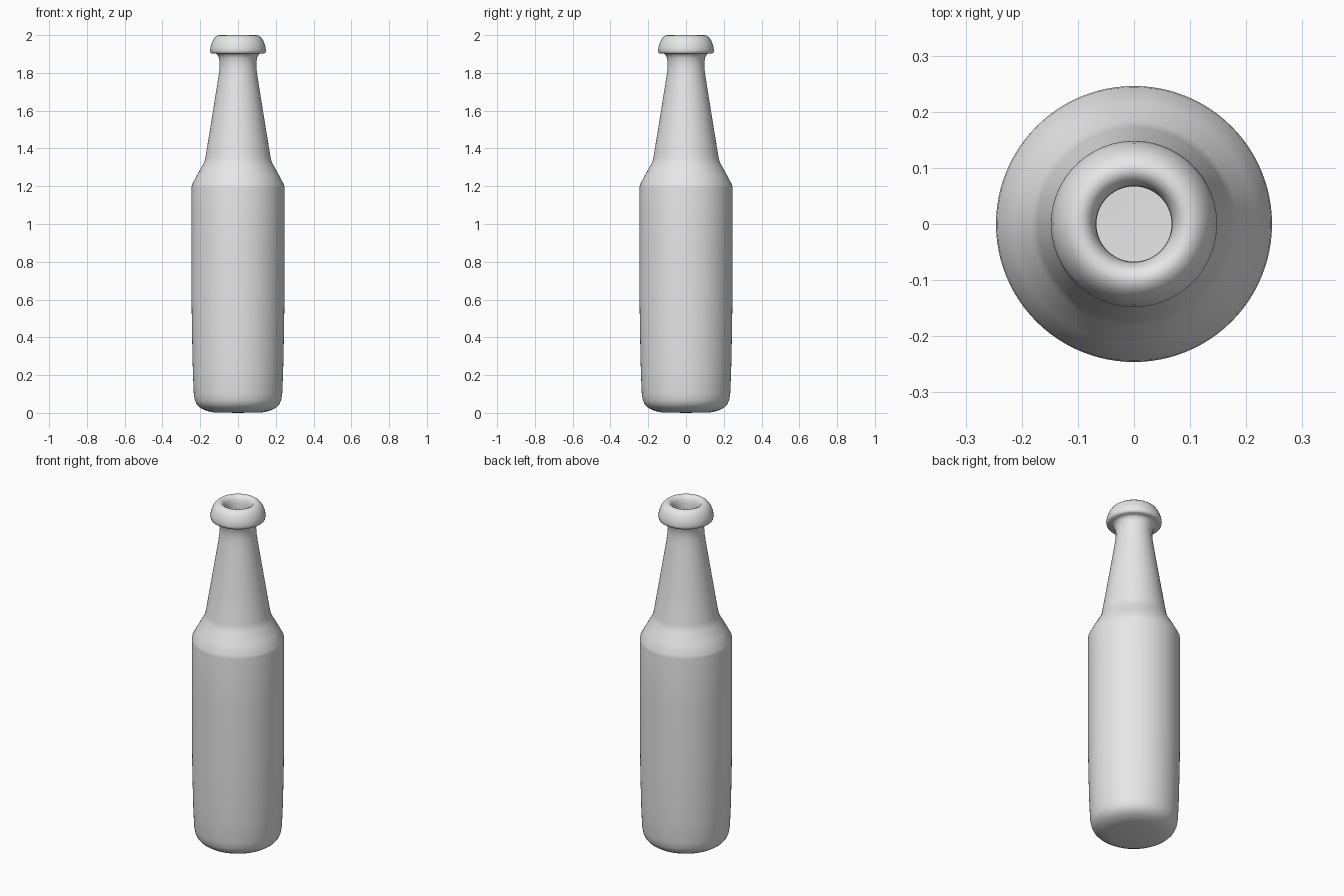
import bpy, bmesh, math

SEGS = 96

grey = bpy.data.materials.new("light_grey")
grey.diffuse_color = (0.8, 0.8, 0.8, 1)

# Half profile (radius, height): base, body, shoulder, neck, rolled lip, inside wall
profile = [
    (0, 0), (0.13, 0.003), (0.165, 0.01), (0.19, 0.021), (0.205, 0.031),
    (0.219, 0.046), (0.228, 0.066), (0.234, 0.1), (0.239, 0.22),
    (0.243, 0.4), (0.246, 0.6), (0.246, 0.9), (0.246, 1.19), (0.244, 1.208),
    (0.215, 1.262), (0.183, 1.32), (0.176, 1.337), (0.172, 1.355),
    (0.137, 1.57), (0.105, 1.77), (0.098, 1.82), (0.097, 1.85),
    (0.101, 1.88), (0.109, 1.897), (0.118, 1.902), (0.138, 1.902),
    (0.145, 1.907), (0.148, 1.92), (0.144, 1.944), (0.134, 1.97),
    (0.122, 1.988), (0.108, 1.998), (0.095, 2.0), (0.082, 1.994),
    (0.073, 1.98), (0.068, 1.96), (0.067, 1.93), (0.068, 1.85),
    (0.075, 1.8), (0.145, 1.35), (0.215, 1.19), (0.215, 0.5),
    (0.2, 0.08), (0.17, 0.035), (0, 0.03),
]

# Lathe the profile into the bottle
bm = bmesh.new()
verts = [bm.verts.new((r, 0, z)) for r, z in profile]
edges = [bm.edges.new(pair) for pair in zip(verts, verts[1:])]
bmesh.ops.spin(bm, geom=verts + edges, cent=(0, 0, 0), axis=(0, 0, 1),
               angle=math.tau, steps=SEGS)
bmesh.ops.remove_doubles(bm, verts=bm.verts, dist=0.0001)
bmesh.ops.recalc_face_normals(bm, faces=bm.faces)
mesh = bpy.data.meshes.new("bottle")
bm.to_mesh(mesh)
bm.free()
mesh.materials.append(grey)

bottle = bpy.data.objects.new("bottle", mesh)
bpy.context.collection.objects.link(bottle)
bpy.context.view_layer.objects.active = bottle
bottle.select_set(True)
bpy.ops.object.shade_smooth_by_angle(angle=math.radians(50))
